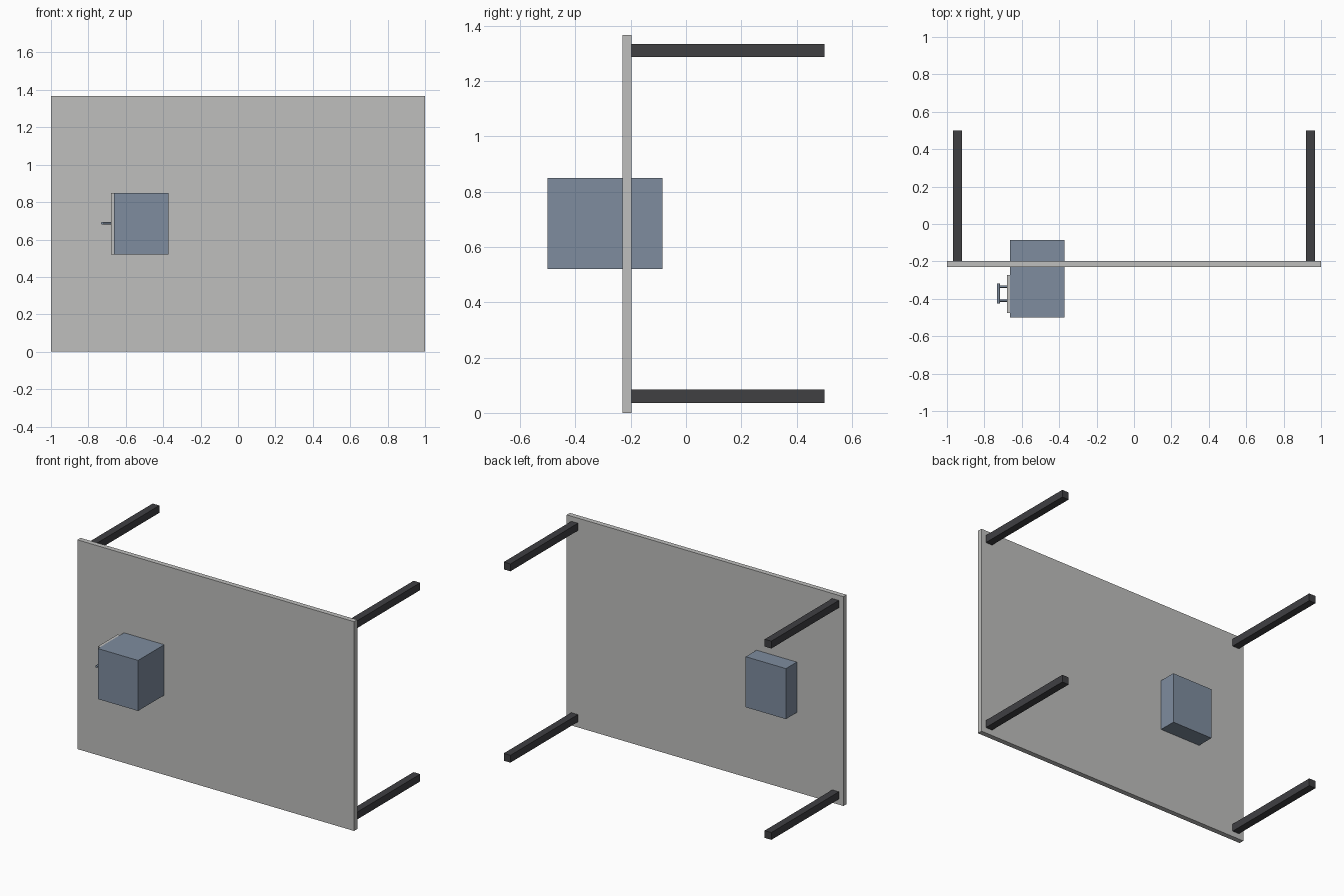
import bpy
from mathutils import Vector

cube = bpy.data.objects.get("Cube")
if cube:
    bpy.data.objects.remove(cube, do_unlink=True)


def make_material(name, rgb):
    mat = bpy.data.materials.new(name)
    mat.use_nodes = True
    color = (*rgb, 1.0)
    mat.diffuse_color = color
    mat.node_tree.nodes["Principled BSDF"].inputs["Base Color"].default_value = color
    return mat


light_grey = make_material("light grey", (0.52, 0.52, 0.51))
slate_blue = make_material("slate blue", (0.21, 0.265, 0.345))
charcoal = make_material("charcoal", (0.05, 0.05, 0.055))


def box(name, low, high, mat):
    low, high = Vector(low), Vector(high)
    bpy.ops.mesh.primitive_cube_add(size=1, location=(low + high) / 2)
    obj = bpy.context.object
    obj.name = name
    obj.scale = high - low
    bpy.ops.object.transform_apply(location=False, rotation=False, scale=True)
    obj.data.materials.append(mat)
    return obj


def rod(name, start, end, radius, mat):
    start, end = Vector(start), Vector(end)
    axis = end - start
    bpy.ops.mesh.primitive_cylinder_add(
        vertices=16, radius=radius, depth=axis.length, location=(start + end) / 2,
        rotation=axis.to_track_quat("Z", "Y").to_euler())
    obj = bpy.context.object
    obj.name = name
    obj.data.materials.append(mat)
    bpy.ops.object.shade_smooth_by_angle()
    return obj


# Desk panel standing on its long edge
box("desk_top", (-1, -0.23, 0), (1, -0.197, 1.367), light_grey)

# Four square legs pointing backwards
for side, x in (("right", -0.943), ("left", 0.943)):
    for level, z in (("lower", 0.06), ("upper", 1.31)):
        box(f"{level}_{side}_leg", (x - 0.024, -0.2, z - 0.024),
            (x + 0.024, 0.5, z + 0.024), charcoal)

# Drawer cabinet passing through the panel
box("cabinet", (-0.663, -0.5, 0.52), (-0.372, -0.085, 0.85), slate_blue)
box("drawer_front", (-0.68, -0.475, 0.52), (-0.663, -0.272, 0.85), light_grey)

# Drawer handle
for name, y in (("front_handle_post", -0.41), ("back_handle_post", -0.335)):
    rod(name, (-0.68, y, 0.687), (-0.725, y, 0.687), 0.006, slate_blue)
rod("handle_bar", (-0.725, -0.426, 0.687), (-0.725, -0.319, 0.687), 0.008, slate_blue)
